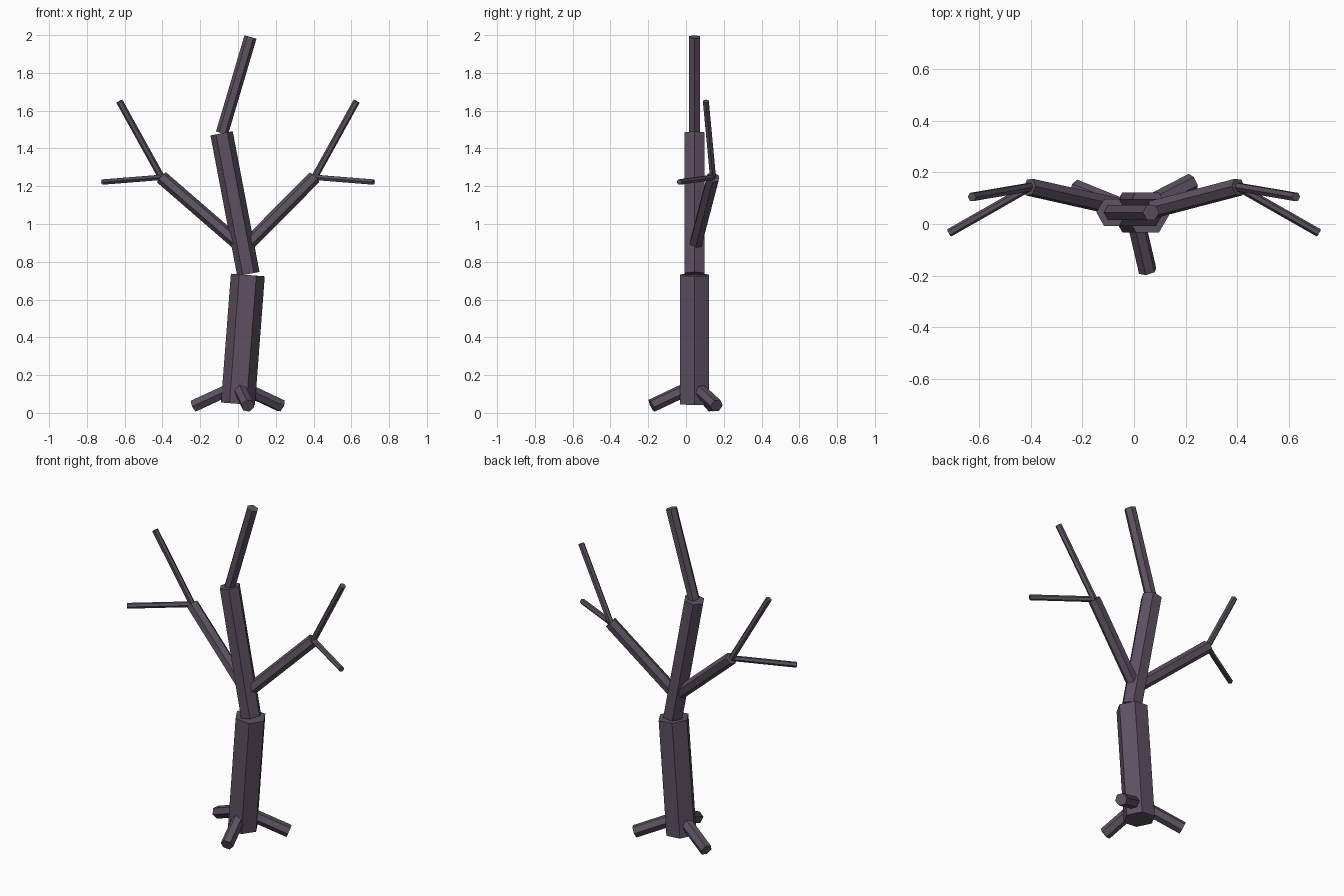
import bpy
from mathutils import Vector, Matrix
from math import sin, cos, pi

if "Cube" in bpy.data.objects:
    bpy.data.objects.remove(bpy.data.objects["Cube"])

bark = bpy.data.materials.new("bark")
bark.diffuse_color = (0.11, 0.082, 0.12, 1)
bark.use_nodes = True
bark.node_tree.nodes["Principled BSDF"].inputs["Base Color"].default_value = bark.diffuse_color


def limb(name, start, end, radius, sides=6):
    """Straight prism with a capped end, running from start to end."""
    a, b = Vector(start), Vector(end)
    turn = Vector((0, 0, 1)).rotation_difference(b - a)
    ring = [turn @ Vector((radius * cos(2 * pi * i / sides),
                           radius * sin(2 * pi * i / sides), 0)) for i in range(sides)]
    verts = [a + p for p in ring] + [b + p for p in ring]
    faces = [(i, (i + 1) % sides, (i + 1) % sides + sides, i + sides) for i in range(sides)]
    faces += [tuple(reversed(range(sides))), tuple(range(sides, 2 * sides))]
    mesh = bpy.data.meshes.new(name)
    mesh.from_pydata(verts, [], faces)
    mesh.materials.append(bark)
    obj = bpy.data.objects.new(name, mesh)
    bpy.context.collection.objects.link(obj)
    return obj


# Trunk in three bent sections, each thinner than the last
Y = 0.045
limb("lower_trunk", (0.0, Y, 0.048), (0.052, Y, 0.73), 0.09)
limb("middle_trunk", (0.055, Y, 0.735), (-0.087, Y, 1.48), 0.06)
limb("top_trunk", (-0.085, Y, 1.48), (0.066, Y, 1.99), 0.033)

# Two side branches, each forking into two twigs
for side, s in (("left", -1), ("right", 1)):
    fork = (s * 0.405, 0.143, 1.247)
    limb(side + "_branch", (0.03, Y, 0.87), fork, 0.036)
    limb(side + "_upper_twig", fork, (s * 0.628, 0.105, 1.65), 0.018)
    limb(side + "_lower_twig", fork, (s * 0.717, -0.035, 1.222), 0.016)

# Three roots
for name, tip in (("right_root", (0.228, 0.162, 0.038)),
                  ("left_root", (-0.232, 0.138, 0.038)),
                  ("front_root", (0.053, -0.182, 0.038))):
    limb(name, (0, Y, 0.145), tip, 0.036)
